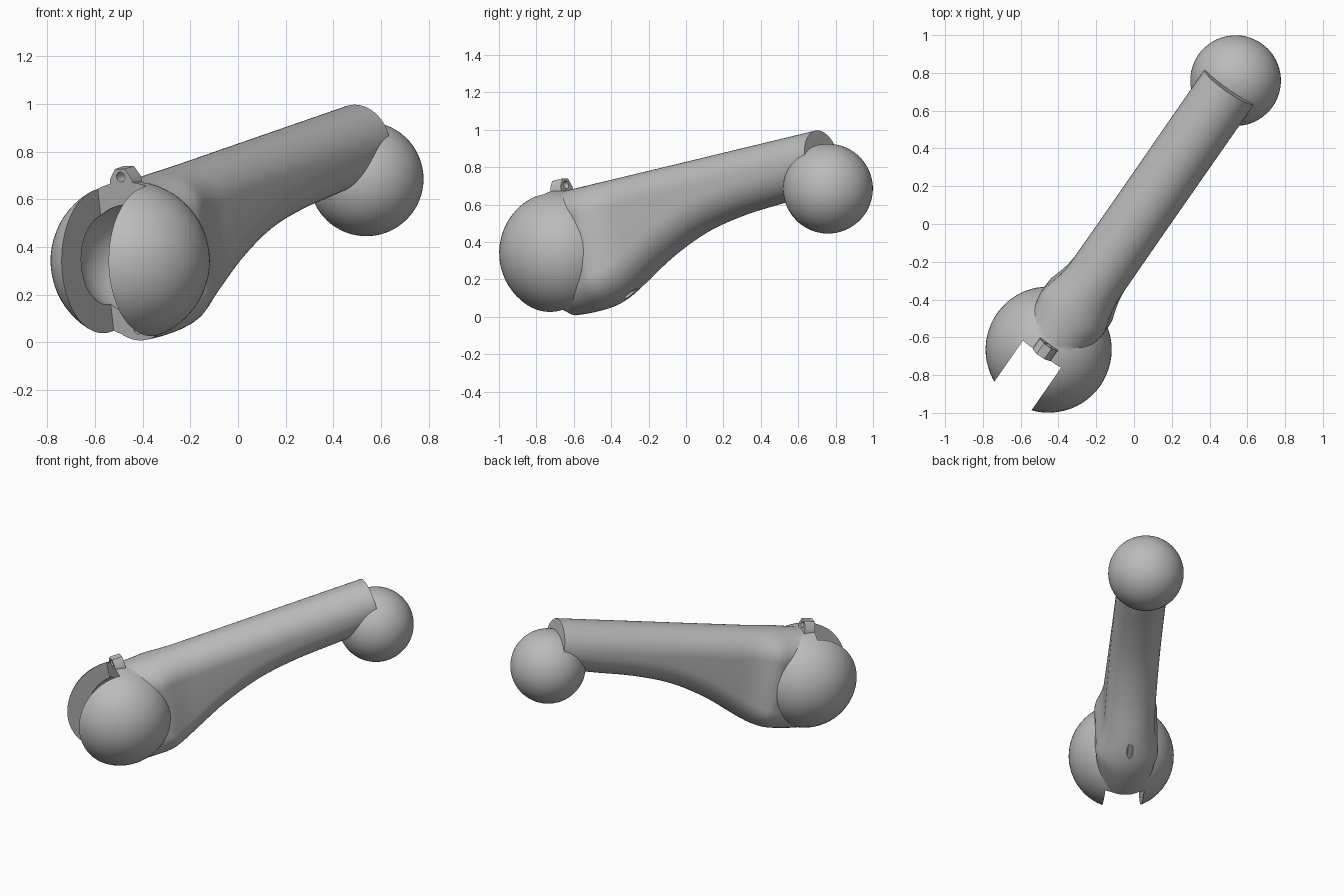
import bpy, bmesh, math
from mathutils import Matrix, Vector

if "Cube" in bpy.data.objects:
    bpy.data.objects.remove(bpy.data.objects["Cube"])

# One grey for every part
grey = bpy.data.materials.new("plain_grey")
grey.use_nodes = True
COLOR = (0.5, 0.5, 0.5, 1)
grey.diffuse_color = COLOR
grey.node_tree.nodes["Principled BSDF"].inputs["Base Color"].default_value = COLOR

# Local frame: x runs along the arm from the socket centre, tilted upward
FRAME = (Matrix.Translation((-0.452, -0.665, 0.342))
         @ Matrix.Rotation(math.radians(55.2), 4, 'Z')
         @ Matrix.Rotation(math.radians(-11.2), 4, 'Y'))
ALONG_X = Matrix.Rotation(math.pi / 2, 4, 'Y')
SLOT_Y = 0.015


def make(name, bm):
    bmesh.ops.recalc_face_normals(bm, faces=bm.faces)
    mesh = bpy.data.meshes.new(name)
    bm.to_mesh(mesh)
    bm.free()
    mesh.materials.append(grey)
    ob = bpy.data.objects.new(name, mesh)
    bpy.context.collection.objects.link(ob)
    ob.matrix_world = FRAME
    return ob


def sphere(name, x, radius):
    bm = bmesh.new()
    bmesh.ops.create_uvsphere(bm, u_segments=64, v_segments=32, radius=radius,
                              matrix=Matrix.Translation((x, 0, 0)))
    return make(name, bm)


def rod(name, x0, x1, z, radius):
    bm = bmesh.new()
    place = Matrix.Translation(((x0 + x1) / 2, SLOT_Y, z)) @ ALONG_X
    bmesh.ops.create_cone(bm, cap_ends=True, segments=24, radius1=radius,
                          radius2=radius, depth=x1 - x0, matrix=place)
    return make(name, bm)


def box(name, x0, x1, half_y, half_z):
    bm = bmesh.new()
    bmesh.ops.create_cube(bm, size=1)
    for v in bm.verts:
        v.co = ((x0 + x1) / 2 + v.co.x * (x1 - x0),
                SLOT_Y + v.co.y * 2 * half_y, v.co.z * 2 * half_z)
    return make(name, bm)


def loft(name, rings):
    bm = bmesh.new()
    loops = [[bm.verts.new(p) for p in ring] for ring in rings]
    count = len(loops[0])
    for a, b in zip(loops, loops[1:]):
        for i in range(count):
            j = (i + 1) % count
            bm.faces.new((a[i], a[j], b[j], b[i]))
    bm.faces.new(loops[0])
    bm.faces.new(loops[-1])
    return make(name, bm)


def combine(target, others, operation):
    for other in others:
        mod = target.modifiers.new("cut", 'BOOLEAN')
        mod.operation = operation
        mod.solver = 'EXACT'
        mod.object = other
        bpy.context.view_layer.objects.active = target
        bpy.ops.object.modifier_apply(modifier=mod.name)
        bpy.data.objects.remove(other)


def arm_section(x, half_width, bottom, steps=24):
    # Tube on top, with a rounded keel hanging down to the given depth
    ring = []
    for i in range(steps + 1):
        t = math.pi * i / steps
        ring.append((x, 0.008 + half_width * math.cos(t), 0.16 + 0.16 * math.sin(t)))
    for i in range(steps + 1):
        t = math.pi * (1 + i / steps)
        ring.append((x, 0.008 + half_width * math.cos(t),
                     min(bottom + 0.16, 0.159) + 0.16 * math.sin(t)))
    return ring


def curve(points, x):
    # Smooth interpolation through the points (Catmull-Rom style tangents)
    for k in range(len(points) - 1):
        (x0, y0), (x1, y1) = points[k], points[k + 1]
        if x <= x1:
            xa, ya = points[max(k - 1, 0)]
            xb, yb = points[min(k + 2, len(points) - 1)]
            h = x1 - x0
            m0, m1 = (y1 - ya) / (x1 - xa) * h, (yb - y0) / (xb - x0) * h
            t = (x - x0) / h
            return (y0 * (1 + 2 * t) * (1 - t) ** 2 + m0 * t * (1 - t) ** 2
                    + y1 * t * t * (3 - 2 * t) + m1 * t * t * (t - 1))
    return points[-1][1]


# Arm: keel depth and flared half width along its length
KEEL = [(0, -0.343), (0.13, -0.35), (0.26, -0.342), (0.39, -0.301), (0.67, -0.163),
        (0.93, -0.073), (1.19, -0.032), (1.44, -0.018), (1.755, -0.002)]
WIDTH = [(0, 0.165), (0.2, 0.188), (0.27, 0.2), (0.33, 0.185), (0.4, 0.168),
         (0.48, 0.16), (1.755, 0.16)]
STEPS = 48
stations = [1.755 * i / STEPS for i in range(STEPS + 1)]
arm = loft("arm", [arm_section(x, curve(WIDTH, x), curve(KEEL, x)) for x in stations])

# Lug on top of the socket
LUG = [(-0.062, 0.28), (0.062, 0.28), (0.055, 0.345), (0.025, 0.388),
       (-0.025, 0.388), (-0.055, 0.345)]
lug = loft("lug", [[(x, SLOT_Y + y, z) for y, z in LUG] for x in (0.0, 0.09)])

# Socket: round housing joined to the arm, then slotted, hollowed and drilled
socket = sphere("socket_and_arm", 0, 0.334)
combine(socket, [arm, lug], 'UNION')
combine(socket, [
    box("slot", -0.6, 0.021, 0.124, 0.6),
    sphere("cavity", 0.03, 0.235),
    rod("upper_hole", -0.1, 0.3, 0.354, 0.021),
    rod("lower_hole", -0.1, 0.6, -0.298, 0.02),
], 'DIFFERENCE')

# Ball at the far end
ball = sphere("end_ball", 1.768, 0.24)

for ob in (socket, ball):
    bpy.ops.object.select_all(action='DESELECT')
    ob.select_set(True)
    bpy.context.view_layer.objects.active = ob
    bpy.ops.object.shade_smooth_by_angle(angle=math.radians(30))
